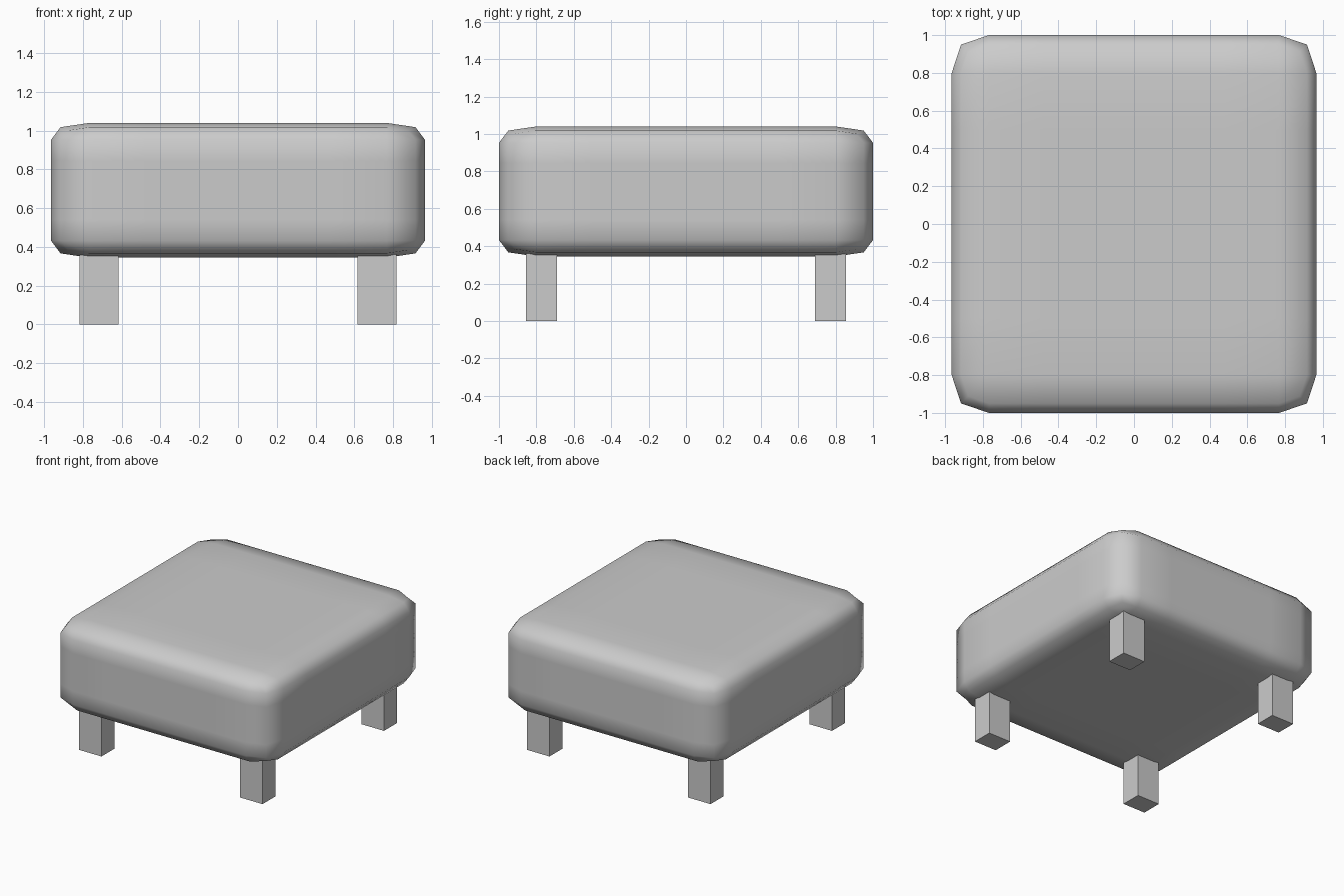
import bpy, bmesh

if "Cube" in bpy.data.objects:
    bpy.data.objects.remove(bpy.data.objects["Cube"])

HALF = (0.965, 1.0, 0.3475)      # half sizes of the cushion
LOOP = (0.57, 0.60, 0.1725)      # support loop positions on each axis
CENTRE_Z = 0.6925


def add_object(name, bm):
    mesh = bpy.data.meshes.new(name)
    bm.to_mesh(mesh)
    bm.free()
    obj = bpy.data.objects.new(name, mesh)
    bpy.context.collection.objects.link(obj)
    return obj


# Cushion: cube with two support loops per axis, softened by one subdivision
bm = bmesh.new()
bmesh.ops.create_cube(bm, size=2)
bmesh.ops.subdivide_edges(bm, edges=bm.edges[:], cuts=2, use_grid_fill=True)
for v in bm.verts:
    for i in range(3):
        size = HALF[i] if abs(v.co[i]) > 0.9 else LOOP[i]
        v.co[i] = size if v.co[i] > 0 else -size
for f in bm.faces:
    f.smooth = True
cushion = add_object("cushion", bm)
cushion.location.z = CENTRE_Z
subsurf = cushion.modifiers.new("soften", 'SUBSURF')
subsurf.levels = subsurf.render_levels = 1
subsurf.use_limit_surface = False

# Legs: four plain blocks, just entering the underside
for sx, side in ((-1, "left"), (1, "right")):
    for sy, end in ((-1, "front"), (1, "back")):
        bm = bmesh.new()
        bmesh.ops.create_cube(bm, size=1)
        bmesh.ops.scale(bm, vec=(0.20, 0.165, 0.36), verts=bm.verts)
        leg = add_object(f"{end}_{side}_leg", bm)
        leg.location = (sx * 0.717, sy * 0.772, 0.18)
